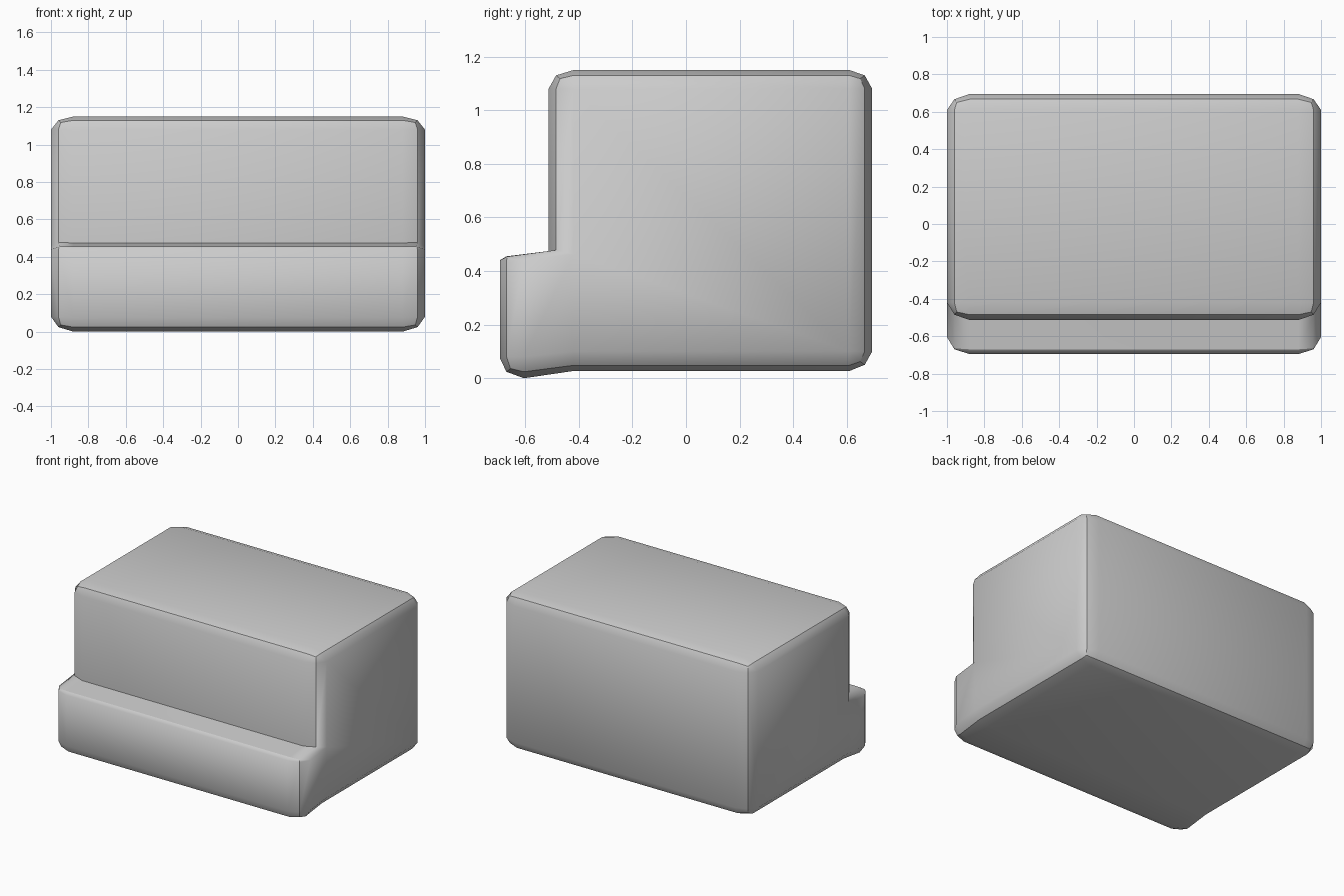
import bpy, bmesh

if "Cube" in bpy.data.objects:
    bpy.data.objects.remove(bpy.data.objects["Cube"])

# Stepped body profile, one row per corner point:
# (y, z) on the long body, (x, y, z) on the end ridge, (y, z) on the end face
ROWS = [
    ((.61, 1.15), (.96, .61, 1.13), (.61, 1.08)),
    ((.667, 1.13), (.948, .65, 1.118), (.61, 1.08)),
    ((.695, 1.08), (.96, .667, 1.08), (.61, 1.08)),
    ((.695, .10), (.96, .667, .10), (.61, .10)),
    ((.667, .05), (.948, .65, .062), (.61, .10)),
    ((.61, .027), (.96, .61, .048), (.61, .10)),
    ((-.42, .027), (.96, -.42, .048), (-.42, .10)),
    ((-.605, 0), (.96, -.605, .024), (-.605, .08)),
    ((-.67, .024), (.948, -.655, .036), (-.605, .08)),
    ((-.695, .075), (.96, -.67, .08), (-.605, .08)),
    ((-.695, .44), (.96, -.67, .44), (-.605, .44)),
    ((-.67, .455), (.955, -.665, .454), (-.605, .44)),
    ((-.513, .474), (.96, -.485, .478), (-.42, .463)),
    ((-.513, 1.08), (.96, -.485, 1.08), (-.42, 1.08)),
    ((-.485, 1.13), (.948, -.47, 1.118), (-.42, 1.08)),
    ((-.42, 1.15), (.96, -.42, 1.13), (-.42, 1.08)),
]
RIDGES = {1, 4, 8, 11, 12, 14}   # corner points that run as sharp edges along x
STEP = 11                        # step end, left soft
N = len(ROWS)

bm = bmesh.new()


def half(s):
    body = [bm.verts.new((s * .88, *m)) for m, r, c in ROWS]
    ridge = [bm.verts.new((s * r[0], r[1], r[2])) for m, r, c in ROWS]
    made, end = {}, []
    for m, r, c in ROWS:
        if c not in made:
            made[c] = bm.verts.new((s, *c))
        end.append(made[c])
    return body, ridge, end, list(made.values())


def loft(a, b):
    for i in range(N):
        j = (i + 1) % N
        quad = list(dict.fromkeys((a[i], a[j], b[j], b[i])))
        bm.faces.new(quad)


def sharpen(a, b):
    e = bm.edges.get((a, b))
    if e:
        e.smooth = False


right, left = half(1), half(-1)
loft(left[0], right[0])
for body, ridge, end, cap in (right, left):
    loft(body, ridge)
    loft(ridge, end)
    bm.faces.new(cap)
    for i in range(N):
        if i != STEP:
            sharpen(ridge[i], ridge[(i + 1) % N])
        if i in RIDGES:
            sharpen(body[i], ridge[i])
for i in RIDGES:
    sharpen(left[0][i], right[0][i])

bmesh.ops.recalc_face_normals(bm, faces=bm.faces)
for f in bm.faces:
    f.smooth = True

# Body object
mesh = bpy.data.meshes.new("stepped_body")
bm.to_mesh(mesh)
bm.free()
obj = bpy.data.objects.new("stepped_body", mesh)
bpy.context.collection.objects.link(obj)
